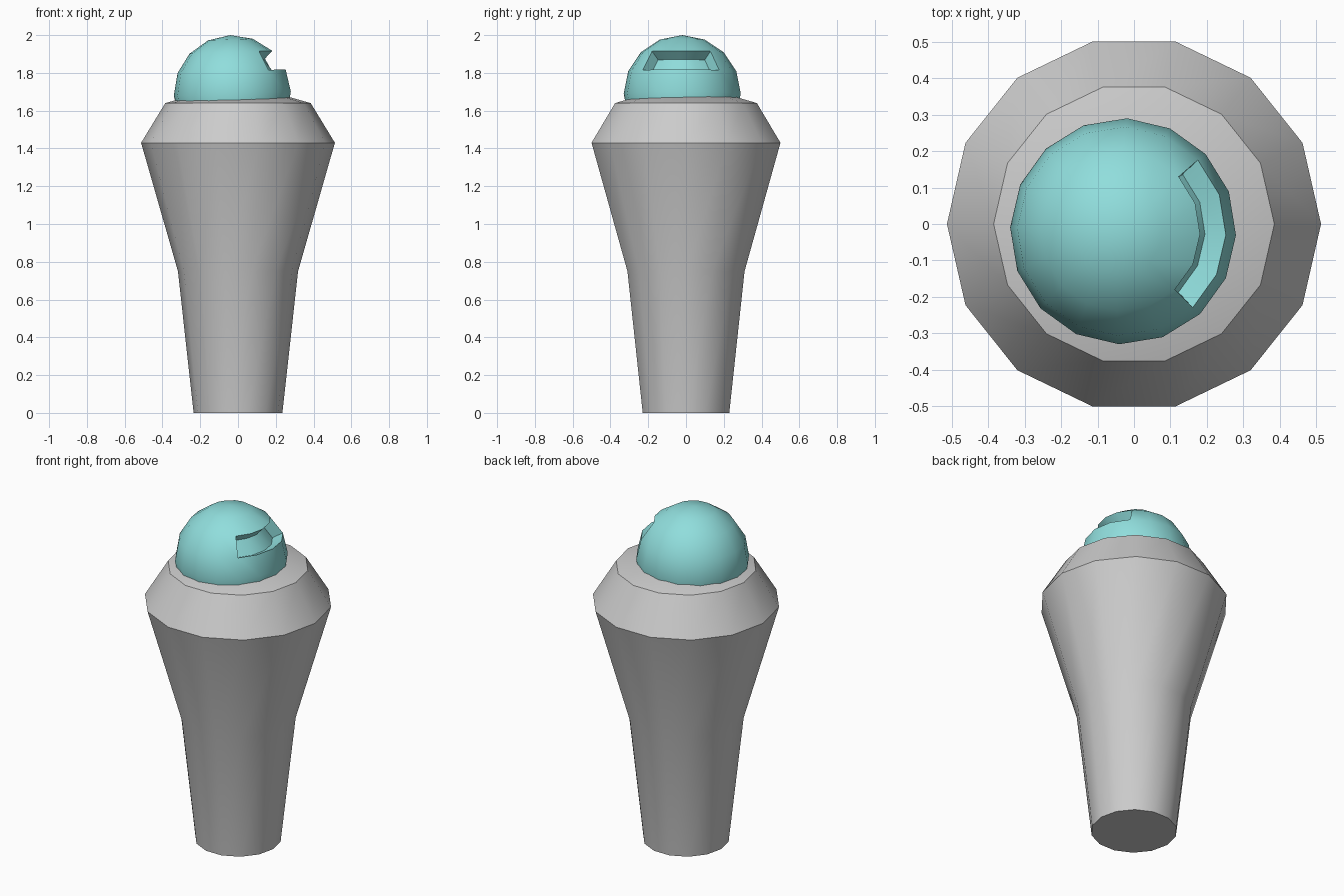
import bpy, bmesh, math
from mathutils import Matrix, Vector

if "Cube" in bpy.data.objects:
    bpy.data.objects.remove(bpy.data.objects["Cube"])


def finish(bm, name, material=None):
    bmesh.ops.recalc_face_normals(bm, faces=bm.faces)
    mesh = bpy.data.meshes.new(name)
    bm.to_mesh(mesh)
    bm.free()
    obj = bpy.data.objects.new(name, mesh)
    bpy.context.collection.objects.link(obj)
    if material:
        mesh.materials.append(material)
    bpy.ops.object.select_all(action='DESELECT')
    obj.select_set(True)
    bpy.context.view_layer.objects.active = obj
    bpy.ops.object.shade_smooth_by_angle(angle=math.radians(30))
    return obj


# Tapered body: 14-sided lathe with a shallow conical top
SIDES = 14
profile = [(0.235, 0), (0.318, 0.75), (0.513, 1.43), (0.385, 1.64)]
bm = bmesh.new()
rings = [[bm.verts.new((r * math.cos(2 * math.pi * i / SIDES),
                        r * math.sin(2 * math.pi * i / SIDES), z))
          for i in range(SIDES)] for r, z in profile]
apex = bm.verts.new((0, 0, 1.75))
for i in range(SIDES):
    j = (i + 1) % SIDES
    for low, high in zip(rings, rings[1:]):
        bm.faces.new((low[i], low[j], high[j], high[i]))
    bm.faces.new((rings[-1][i], rings[-1][j], apex))
bm.faces.new(rings[0][::-1])
finish(bm, "tapered_body")

# Glowing ball with a recessed slot facing +x
teal = bpy.data.materials.new("teal")
teal.diffuse_color = (0.28, 0.73, 0.72, 1)
teal.use_nodes = True
teal.node_tree.nodes["Principled BSDF"].inputs["Base Color"].default_value = teal.diffuse_color
bm = bmesh.new()
bmesh.ops.create_uvsphere(bm, u_segments=16, v_segments=8, radius=0.31)


def in_slot(face):
    c = face.calc_center_median()
    lat = math.degrees(math.atan2(c.z, math.hypot(c.x, c.y)))
    return 22.5 < lat < 45 and abs(math.degrees(math.atan2(c.y, c.x))) < 45


slot = [f for f in bm.faces if in_slot(f)]
pushed = bmesh.ops.extrude_face_region(bm, geom=slot)["geom"]
for v in (g for g in pushed if isinstance(g, bmesh.types.BMVert)):
    v.co -= v.co.normalized() * 0.063
bmesh.ops.delete(bm, geom=[f for f in slot if f.is_valid], context='FACES')
ball = finish(bm, "slotted_ball", teal)
ball.matrix_world = (Matrix.Translation(Vector((-0.03, -0.02, 1.69)))
                     @ Matrix.Rotation(math.radians(-2), 4, 'Z')
                     @ Matrix.Rotation(math.radians(-2), 4, 'Y'))
